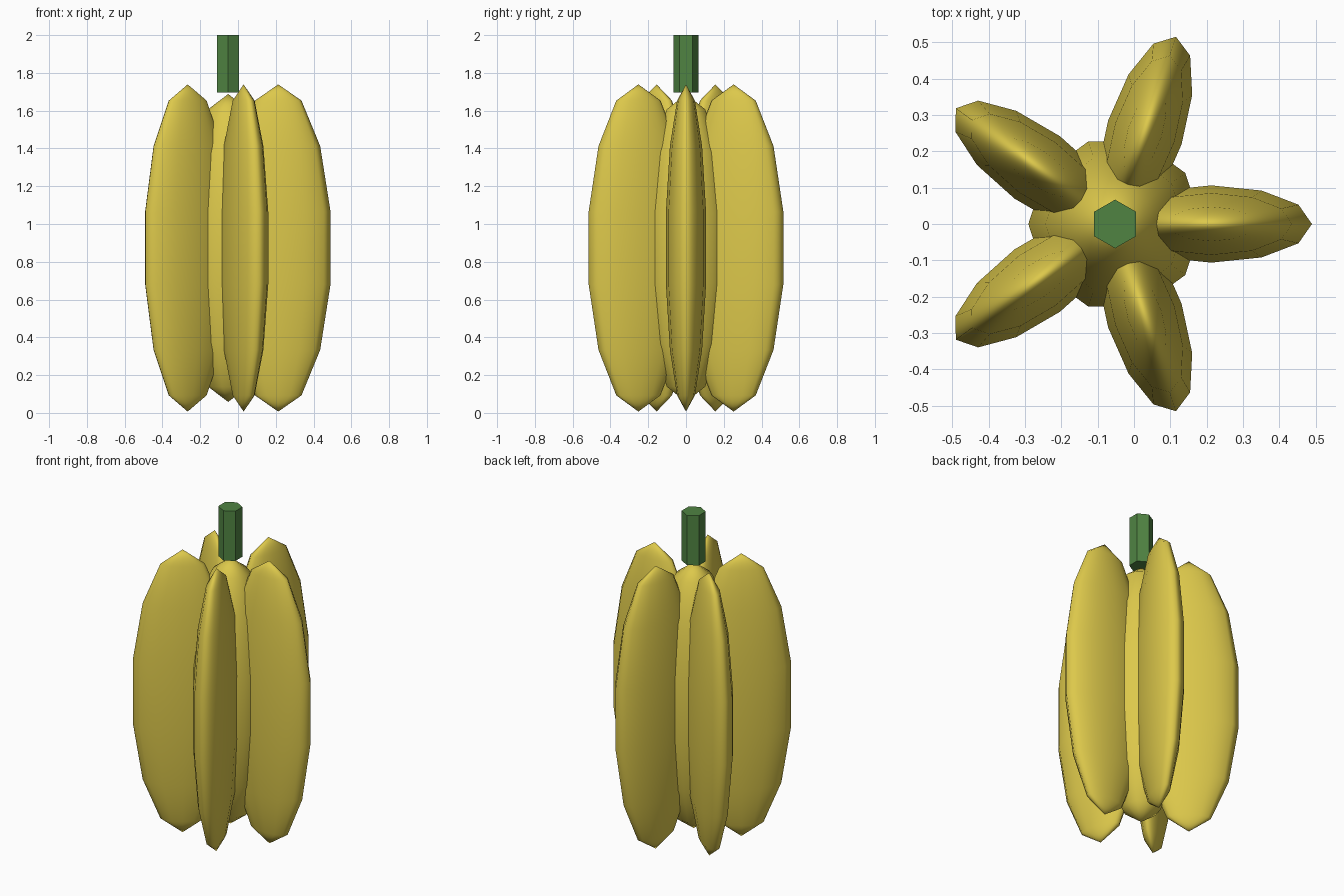
import bpy
import math

cube = bpy.data.objects.get("Cube")
if cube:
    bpy.data.objects.remove(cube, do_unlink=True)

CENTRE_X = -0.052
MID_Z = 0.873
LOBES = 5
LOBE_OFFSET = 0.265


def make_material(name, colour):
    mat = bpy.data.materials.new(name)
    mat.use_nodes = True
    mat.diffuse_color = colour
    mat.node_tree.nodes["Principled BSDF"].inputs["Base Color"].default_value = colour
    return mat


yellow = make_material("fruit yellow", (0.72, 0.58, 0.07, 1))
green = make_material("stem green", (0.08, 0.23, 0.055, 1))


def ellipsoid(name, segments, location, size, turn):
    """Stretched seven-ring sphere, smooth shaded."""
    bpy.ops.mesh.primitive_uv_sphere_add(
        segments=segments, ring_count=7, radius=1, location=location, rotation=(0, 0, turn))
    obj = bpy.context.object
    obj.name = name
    obj.scale = size
    obj.data.materials.append(yellow)
    bpy.ops.object.shade_smooth()
    return obj


# Central body
ellipsoid("fruit_core", 10, (CENTRE_X, 0, MID_Z), (0.245, 0.245, 0.815), math.radians(18))

# Five thin ribs radiating around the body
for i in range(LOBES):
    angle = math.tau * i / LOBES
    place = (CENTRE_X + LOBE_OFFSET * math.cos(angle), LOBE_OFFSET * math.sin(angle), MID_Z)
    ellipsoid(f"fruit_rib_{i + 1}", 12, place, (0.284, 0.109, 0.866), angle)

# Flat-sided hexagonal stem with points toward front and back
bpy.ops.mesh.primitive_cylinder_add(
    vertices=6, radius=0.067, depth=0.305, location=(CENTRE_X, 0, 1.8475))
stem = bpy.context.object
stem.name = "stem"
stem.data.materials.append(green)
